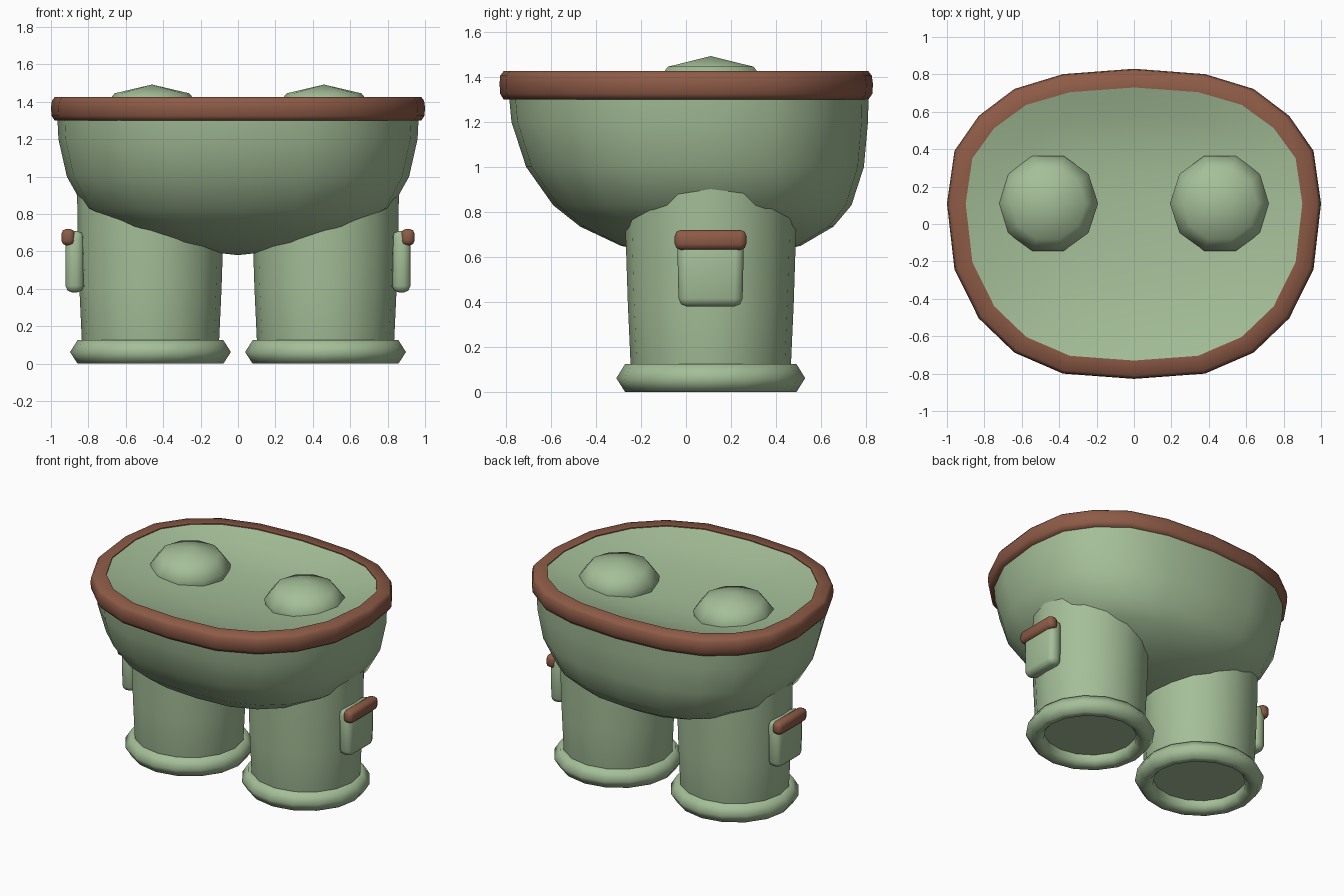
import bpy, bmesh, math

if "Cube" in bpy.data.objects:
    bpy.data.objects.remove(bpy.data.objects["Cube"])

def material(name, rgb):
    m = bpy.data.materials.new(name)
    m.diffuse_color = (*rgb, 1)
    m.use_nodes = True
    m.node_tree.nodes["Principled BSDF"].inputs["Base Color"].default_value = m.diffuse_color
    return m

GREEN = material("sage green", (0.375, 0.52, 0.315))
BROWN = material("leather brown", (0.27, 0.105, 0.063))
CY = 0.11  # depth of the leg axes

# Egg-shaped outline: right half from back to front, mirrored to 20 points
HALF = [(0, 1), (.38, .96), (.64, .85), (.83, .65), (.96, .39), (1, 0),
        (.96, -.375), (.83, -.655), (.64, -.85), (.38, -.97), (0, -1)]
OUTLINE = HALF + [(-u, v) for u, v in HALF[-2:0:-1]]

def egg(z, hx, y0, y1):
    return [(u * hx, CY + v * ((y1 - CY) if v > 0 else (CY - y0)), z) for u, v in OUTLINE]

def circle(cx, r, z, n, sy=1.0):
    return [(cx + r * math.cos(2 * math.pi * i / n),
             CY + sy * r * math.sin(2 * math.pi * i / n), z) for i in range(n)]

def finish(name, bm, mat, angle=50):
    bmesh.ops.recalc_face_normals(bm, faces=bm.faces)
    me = bpy.data.meshes.new(name)
    bm.to_mesh(me)
    bm.free()
    ob = bpy.data.objects.new(name, me)
    bpy.context.collection.objects.link(ob)
    me.materials.append(mat)
    bpy.ops.object.select_all(action='DESELECT')
    ob.select_set(True)
    bpy.context.view_layer.objects.active = ob
    bpy.ops.object.shade_smooth_by_angle(angle=math.radians(angle))
    return ob

def loft(name, rings, mat, tip=None, base=None, closed=False, angle=50):
    """Skin a stack of rings, optionally to a tip and base point, or into a loop."""
    bm = bmesh.new()
    rows = [[bm.verts.new(p) for p in ring] for ring in rings]
    n = len(rows[0])
    pairs = list(zip(rows, rows[1:])) + ([(rows[-1], rows[0])] if closed else [])
    for a, b in pairs:
        for i in range(n):
            j = (i + 1) % n
            bm.faces.new((a[i], a[j], b[j], b[i]))
    for point, row in ((tip, rows[-1]), (base, rows[0])):
        if point:
            t = bm.verts.new(point)
            for i in range(n):
                bm.faces.new((row[i], row[(i + 1) % n], t))
    return finish(name, bm, mat, angle)

def soft_box(name, x, y, z, bevel, mat, taper=1.0):
    """Rounded box from (min, max) ranges, narrowed in y at its foot by taper."""
    bm = bmesh.new()
    bmesh.ops.create_cube(bm, size=1)
    for v in bm.verts:
        c = v.co.copy()
        if c.z < 0:
            c.y *= taper
        v.co = [(lo + hi) / 2 + k * (hi - lo) for k, (lo, hi) in zip(c, (x, y, z))]
    bmesh.ops.bevel(bm, geom=bm.edges[:], offset=bevel, segments=2, profile=0.5, affect='EDGES')
    return finish(name, bm, mat, 60)

# Bowl-shaped body closed by a very shallow dished top
loft("bowl_body", [egg(*s) for s in (
    (.602, .20, -.07, .30), (.65, .43, -.29, .51), (.735, .66, -.47, .655),
    (.83, .82, -.59, .735), (1.0, .915, -.71, .79), (1.2, .96, -.775, .808),
    (1.36, .968, -.79, .812), (1.42, .905, -.735, .735),
    (1.37, .72, -.57, .59), (1.335, .50, -.36, .45), (1.315, .25, -.12, .28))],
    GREEN, tip=(0, CY, 1.31), base=(0, CY, .58), angle=40)

# Waistband rim
loft("waistband", [egg(*s) for s in (
    (1.30, .90, -.73, .73), (1.30, .98, -.81, .81), (1.325, .997, -.825, .828),
    (1.37, 1.0, -.828, .83), (1.405, .995, -.825, .825), (1.425, .98, -.81, .81),
    (1.425, .90, -.73, .73))], BROWN, closed=True, angle=80)

for side, s in (("right", 1), ("left", -1)):
    cx = 0.468 * s
    # Tapered leg with a recessed sole
    loft(side + "_leg", [circle(cx, r, z, 16, .97) for r, z in
         ((.355, .07), (.367, .12), (.38, .4), (.39, .7), (.392, .91), (.32, .95))],
         GREEN, base=(cx, CY, .07))
    # Rolled hem
    loft(side + "_hem", [circle(cx, r, z, 16, .975) for r, z in
         ((.31, .03), (.34, 0), (.39, 0), (.43, .062), (.39, .125), (.34, .125), (.31, .1))],
         GREEN, closed=True, angle=70)
    # Flattened button-like dome resting in the dish
    dx = .46 * s
    loft(side + "_dome", [circle(dx, r, z, 10) for r, z in
         ((.255, 1.3), (.268, 1.36), (.2, 1.445))],
         GREEN, tip=(dx, CY, 1.492), base=(dx, CY, 1.28), angle=70)
    # Side pocket and its flap
    span = lambda a, b: tuple(sorted((a * s, b * s)))
    soft_box(side + "_pocket", span(.825, .922), (-.04, .258), (.38, .71), .036, GREEN, .95)
    soft_box(side + "_pocket_flap", span(.872, .944), (-.05, .268), (.632, .72), .026, BROWN)
